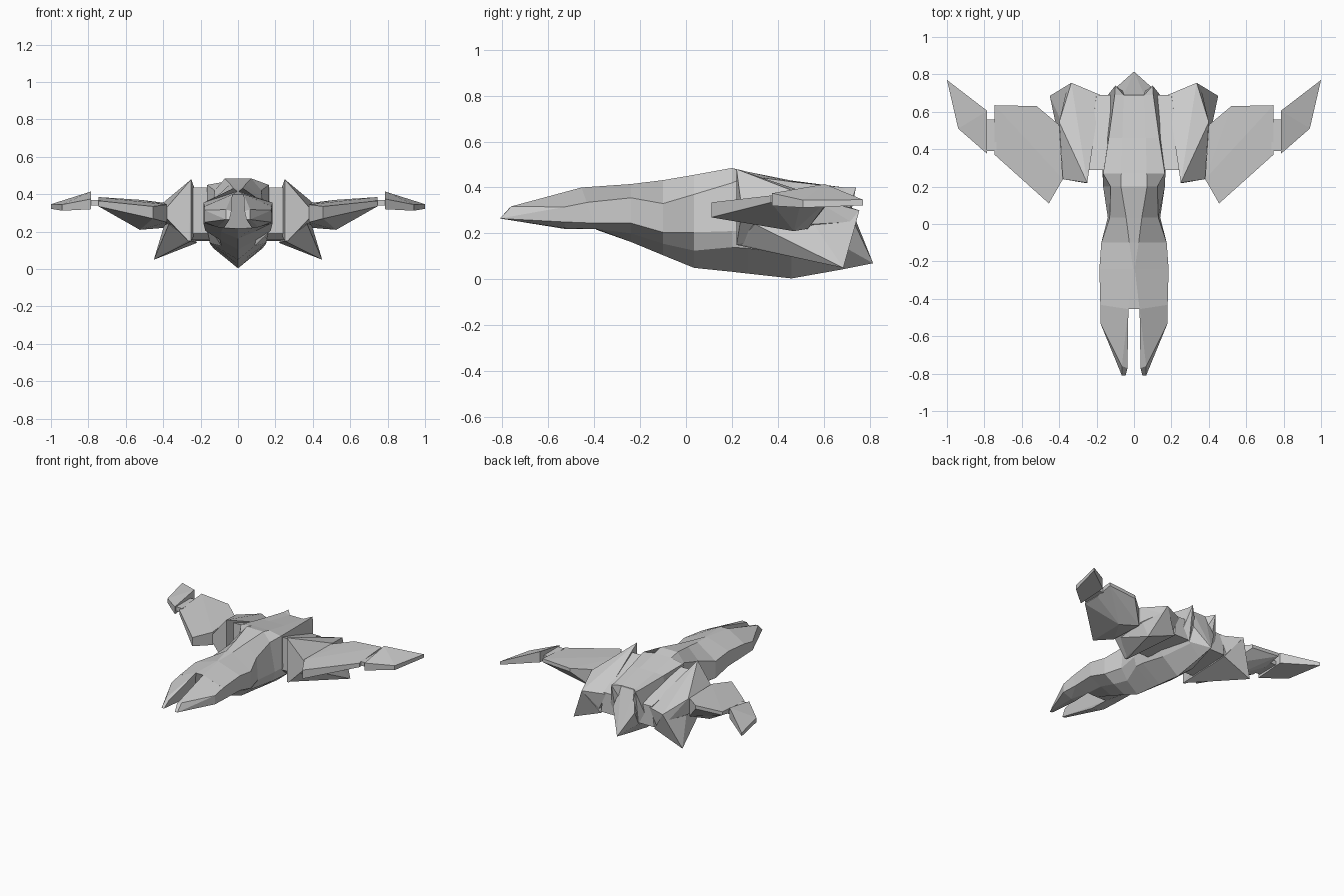
import bpy, bmesh


def finish(name, bm, mirror):
    bmesh.ops.recalc_face_normals(bm, faces=bm.faces[:])
    me = bpy.data.meshes.new(name)
    bm.to_mesh(me)
    bm.free()
    ob = bpy.data.objects.new(name, me)
    bpy.context.collection.objects.link(ob)
    if mirror:
        mod = ob.modifiers.new("mirror", 'MIRROR')
        mod.use_mirror_merge = False
    return ob


def hull(name, pts, mirror=True):
    """Faceted solid spanned by a few corner points."""
    bm = bmesh.new()
    vs = [bm.verts.new(p) for p in pts]
    res = bmesh.ops.convex_hull(bm, input=vs)
    junk = {v for v in res["geom_interior"] if isinstance(v, bmesh.types.BMVert)}
    bmesh.ops.delete(bm, geom=list(junk), context='VERTS')
    bmesh.ops.dissolve_limit(bm, angle_limit=0.02, verts=bm.verts[:], edges=bm.edges[:])
    return finish(name, bm, mirror)


def loft(name, sections):
    """Symmetric loft: each section is y, slant and half a ring from top to keel."""
    bm = bmesh.new()
    rings = []
    for y, slant, half in sections:
        full = half + [(-x, z) for x, z in reversed(half[:-1])]
        rings.append([bm.verts.new((x, y + slant * (.40 - z), z)) for x, z in full])
    n = len(rings[0])
    for a, b in zip(rings, rings[1:]):
        for i in range(n):
            j = (i + 1) % n
            bm.faces.new((a[i], a[j], b[j], b[i]))
    bm.faces.new(rings[0])
    bm.faces.new(rings[-1])
    return finish(name, bm, False)


# Main hull with pinched neck, rear hump and V-shaped keel
loft("fuselage", [
    (-.455, .35, [(.03, .40), (.18, .335), (.18, .245), (.08, .22), (0, .216)]),
    (-.24, 0, [(.004, .415), (.185, .355), (.185, .245), (.09, .20), (0, .163)]),
    (-.10, 0, [(.025, .432), (.175, .33), (.175, .205), (.095, .155), (0, .105)]),
    (.035, 0, [(.042, .455), (.13, .37), (.14, .205), (.09, .125), (0, .05)]),
    (.20, 0, [(.07, .485), (.125, .42), (.165, .21), (.15, .14), (0, .033)]),
    (.27, 0, [(.068, .468), (.165, .45), (.168, .21), (.15, .135), (0, .025)]),
    (.46, 0, [(.063, .43), (.135, .425), (.165, .20), (.13, .11), (0, .004)]),
    (.69, 0, [(.055, .39), (.103, .40), (.14, .235), (.08, .13), (0, .045)]),
])

# Rear upper spikes flanking the hump
hull("rear_spike", [
    (.10, .74, .40), (.055, .69, .39), (.103, .69, .40), (.14, .69, .235),
    (.09, .69, .14), (.03, .69, .25)])

# Pointed tail behind the hump
hull("tail_point", [(s * x, y, z) for s in (1, -1) for x, y, z in
     [(.055, .69, .38), (.09, .735, .24), (.09, .69, .14), (0, .815, .07), (0, .69, .045)]], False)

# Twin nose prongs with a slot that widens downwards
hull("nose_prong", [
    (.03, -.455, .40), (.08, -.39, .22), (.18, -.43, .335), (.18, -.40, .245),
    (.18, -.53, .315), (.18, -.53, .25), (.075, -.53, .22), (.11, -.53, .224),
    (.035, -.77, .31), (.065, -.76, .318), (.045, -.81, .265), (.065, -.81, .265)])

# Block joining fuselage and nacelle
hull("nacelle_bridge", [
    (.10, .29, .435), (.255, .29, .435), (.10, .29, .19), (.255, .29, .19),
    (.10, .33, .155), (.255, .33, .155),
    (.08, .69, .30), (.20, .69, .30), (.08, .69, .15), (.22, .69, .15)])

# Nacelle: tall inner ridge falling away to the wing root
hull("nacelle", [
    (.25, .22, .48), (.25, .22, .15), (.265, .22, .15), (.38, .24, .33), (.38, .24, .27),
    (.335, .755, .30), (.18, .69, .29), (.25, .69, .14),
    (.40, .545, .355), (.40, .545, .24), (.36, .72, .25)])

# Lower spike fin sweeping back and down
hull("nacelle_spike", [
    (.25, .22, .20), (.25, .22, .15), (.27, .25, .15), (.37, .30, .24),
    (.45, .685, .05), (.22, .69, .14), (.335, .755, .30), (.39, .55, .25)])

# Inner wing panel with a keeled underside
hull("wing", [
    (.38, .24, .345), (.38, .24, .25), (.40, .53, .355), (.40, .53, .22),
    (.455, .11, .335), (.455, .11, .27), (.525, .47, .21),
    (.52, .63, .37), (.52, .63, .345),
    (.745, .37, .365), (.745, .37, .335), (.745, .50, .335), (.745, .635, .385), (.745, .635, .36)])

# Thin link to the wing tip
hull("wing_link", [(x, y, z) for x in (.735, .795) for y in (.39, .56) for z in (.34, .37)])

# Swept wing tip
hull("wing_tip", [
    (.785, .375, .375), (.785, .375, .32), (.785, .605, .415), (.785, .605, .335),
    (.94, .51, .345), (.94, .51, .312), (1.0, .77, .347), (1.0, .77, .322)])
